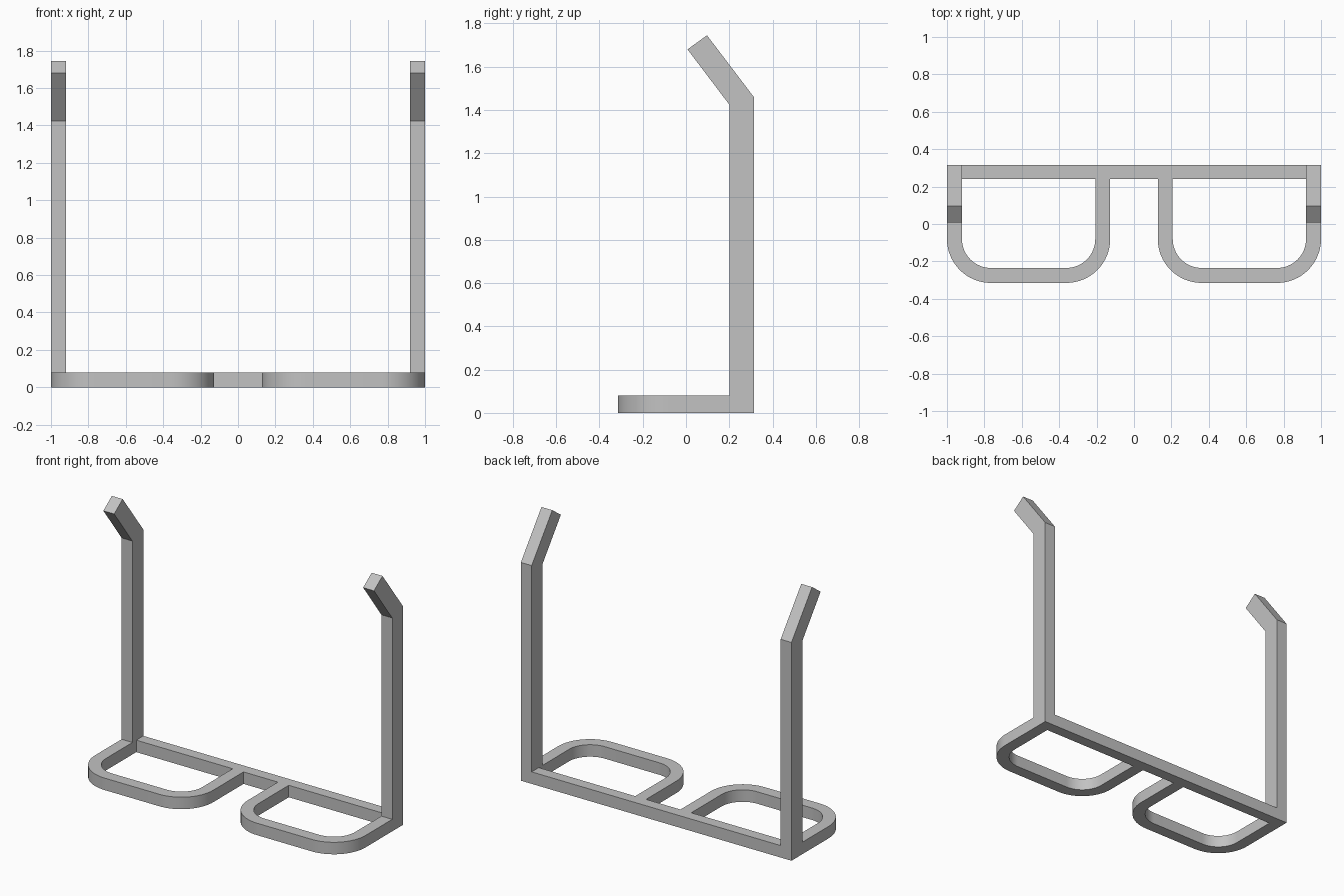
import bpy, bmesh
from math import sin, cos, pi, radians
from mathutils import Vector

cube = bpy.data.objects.get("Cube")
if cube:
    bpy.data.objects.remove(cube, do_unlink=True)

THICK = 0.08          # bar width used throughout the frame
BACK, FRONT = 0.315, -0.315
INNER = 0.127         # half the gap at the nose
RADIUS = 0.235        # outer corner radius of the rims

grey = bpy.data.materials.new("frame grey")
grey.use_nodes = True
colour = (0.54, 0.54, 0.54, 1)
grey.diffuse_color = colour
grey.node_tree.nodes["Principled BSDF"].inputs["Base Color"].default_value = colour


def extrude_strip(name, side_a, side_b, offset):
    """Solid from a strip of quads between two point rows, pushed along offset."""
    bm = bmesh.new()
    row_a = [bm.verts.new(p) for p in side_a]
    row_b = [bm.verts.new(p) for p in side_b]
    faces = [bm.faces.new((row_a[i], row_a[i + 1], row_b[i + 1], row_b[i]))
             for i in range(len(row_a) - 1)]
    new = bmesh.ops.extrude_face_region(bm, geom=faces, use_keep_orig=True)["geom"]
    bmesh.ops.translate(bm, vec=Vector(offset),
                        verts=[v for v in new if isinstance(v, bmesh.types.BMVert)])
    bmesh.ops.recalc_face_normals(bm, faces=bm.faces)
    mesh = bpy.data.meshes.new(name)
    bm.to_mesh(mesh)
    bm.free()
    mesh.materials.append(grey)
    obj = bpy.data.objects.new(name, mesh)
    bpy.context.collection.objects.link(obj)
    bpy.ops.object.select_all(action='DESELECT')
    obj.select_set(True)
    bpy.context.view_layer.objects.active = obj
    bpy.ops.object.shade_smooth_by_angle(angle=radians(30))
    return obj


def rim_row(side, inset):
    """U-shaped row: down the outer side, round both corners, up the nose side."""
    r = RADIUS - inset
    cy = FRONT + RADIUS
    points = [(1 - inset, 0.2)]
    for cx, start in ((1 - RADIUS, 0), (INNER + RADIUS, -pi / 2)):
        for i in range(17):
            a = start - i * pi / 32
            points.append((cx + r * cos(a), cy + r * sin(a)))
    points.append((INNER + inset, BACK - THICK + 0.005))
    return [(side * x, y, 0) for x, y in points]


# Straight brow bar between the temples
x = 1 - THICK
extrude_strip("brow_bar", [(-x, BACK, 0), (x, BACK, 0)],
              [(-x, 0.24, 0), (x, 0.24, 0)], (0, 0, THICK))

for label, side in (("left", 1), ("right", -1)):
    # Rounded lens rim, open towards the brow bar
    extrude_strip(label + "_rim", rim_row(side, 0), rim_row(side, THICK), (0, 0, THICK))
    # Temple arm with its bent ear tip
    back = [(side, BACK, 0), (side, BACK, 1.458), (side, 0.097, 1.745)]
    front = [(side, 0.2, 0), (side, 0.2, 1.425), (side, 0.007, 1.68)]
    extrude_strip(label + "_temple", back, front, (-side * THICK, 0, 0))
